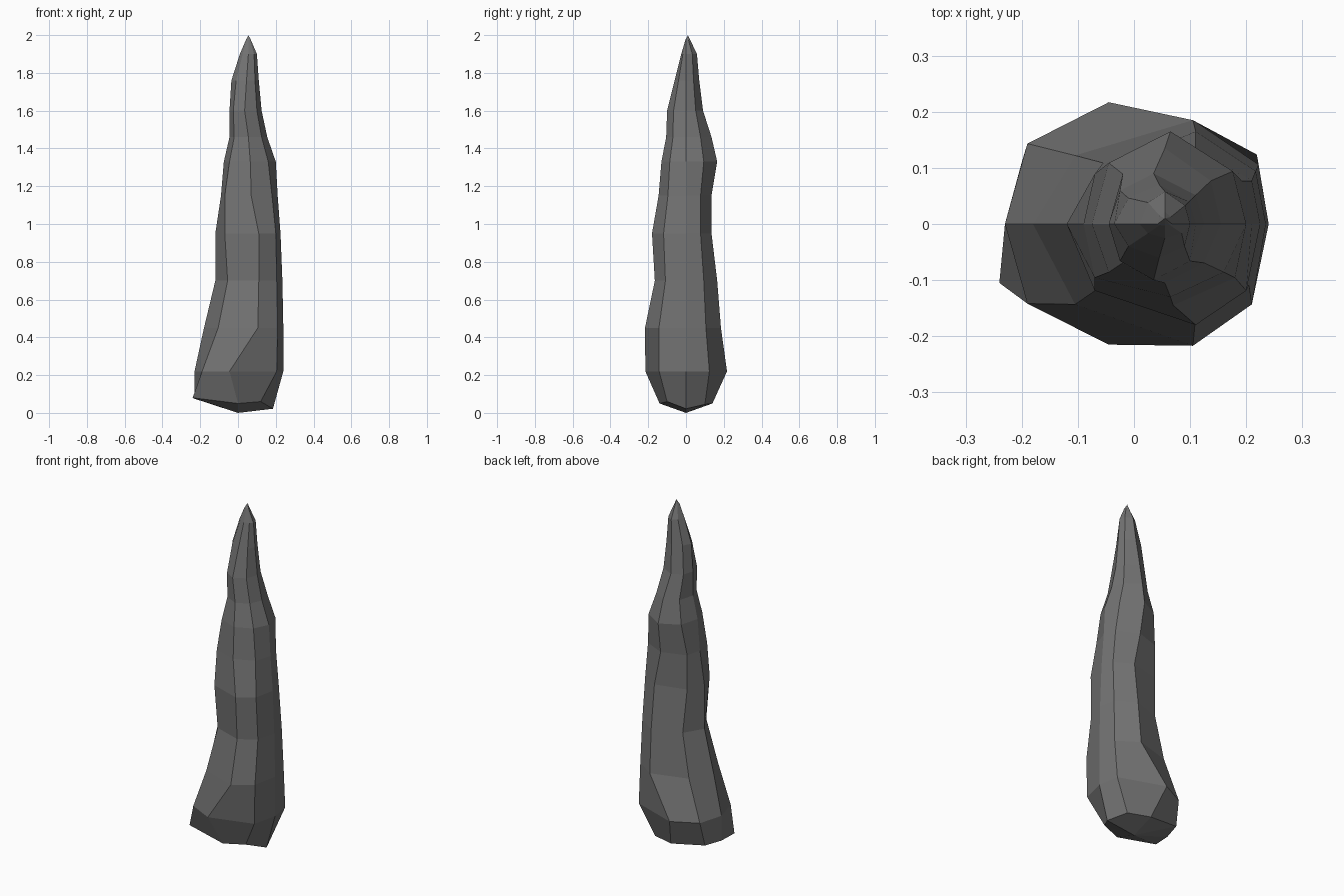
import bpy, bmesh

# Cross-sections: z, left x, left-diagonal x, middle x, right-diagonal x, right x, front y, back y
RINGS = [
    (0.22, -0.23, -0.19, -0.045, 0.205, 0.24, -0.215, 0.217),
    (0.45, -0.18, -0.105, 0.105, 0.21, 0.24, -0.217, 0.185),
    (0.70, -0.12, -0.055, 0.11, 0.205, 0.235, -0.165, 0.165),
    (0.95, -0.12, -0.07, 0.11, 0.20, 0.225, -0.18, 0.135),
    (1.15, -0.09, -0.07, 0.07, 0.18, 0.21, -0.145, 0.135),
    (1.33, -0.075, -0.045, 0.065, 0.16, 0.20, -0.13, 0.165),
    (1.46, -0.045, -0.02, 0.055, 0.125, 0.155, -0.105, 0.135),
    (1.60, -0.045, -0.025, 0.035, 0.10, 0.125, -0.10, 0.09),
    (1.76, -0.035, -0.01, 0.045, 0.09, 0.11, -0.06, 0.07),
    (1.90, 0.01, 0.025, 0.055, 0.085, 0.10, -0.025, 0.058),
    (1.975, 0.042, 0.046, 0.055, 0.064, 0.068, -0.003, 0.022),
]
# Uneven bottom rim, counter-clockwise from the right
BASE = [(0.185, 0, 0.022), (0.13, 0.10, 0.045), (0, 0.14, 0.05), (-0.2, 0.11, 0.08),
        (-0.23, 0, 0.075), (-0.24, -0.105, 0.08), (0, -0.14, 0.05), (0.12, -0.10, 0.06)]


def ring_points(z, xl, xdl, xm, xdr, xr, yf, yb):
    d = 0.66
    return [(xr, 0, z), (xdr + (xr - xdr) * 0.4, yb * 0.57, z), (xm, yb, z), (xdl, yb * d, z),
            (xl, 0, z), (xdl, yf * d, z), (xm, yf, z), (xdr, yf * d, z)]


# Faceted eight-sided spike
bm = bmesh.new()
loops = [[bm.verts.new(p) for p in pts] for pts in [BASE] + [ring_points(*r) for r in RINGS]]
for low, high in zip(loops, loops[1:]):
    for i in range(8):
        j = (i + 1) % 8
        bm.faces.new((low[i], low[j], high[j], high[i]))

# Closed pointed tip and blunt underside
tip = bm.verts.new((0.055, 0.01, 2.0))
bottom = bm.verts.new((0.0, 0.0, 0.0))
for i in range(8):
    j = (i + 1) % 8
    bm.faces.new((loops[-1][i], loops[-1][j], tip))
    bm.faces.new((loops[0][j], loops[0][i], bottom))
bmesh.ops.recalc_face_normals(bm, faces=bm.faces)

mesh = bpy.data.meshes.new("rock_spike")
bm.to_mesh(mesh)
bm.free()

# Dark grey stone
stone = bpy.data.materials.new("dark_stone")
stone.diffuse_color = (0.17, 0.17, 0.17, 1)
mesh.materials.append(stone)
bpy.context.collection.objects.link(bpy.data.objects.new("rock_spike", mesh))
